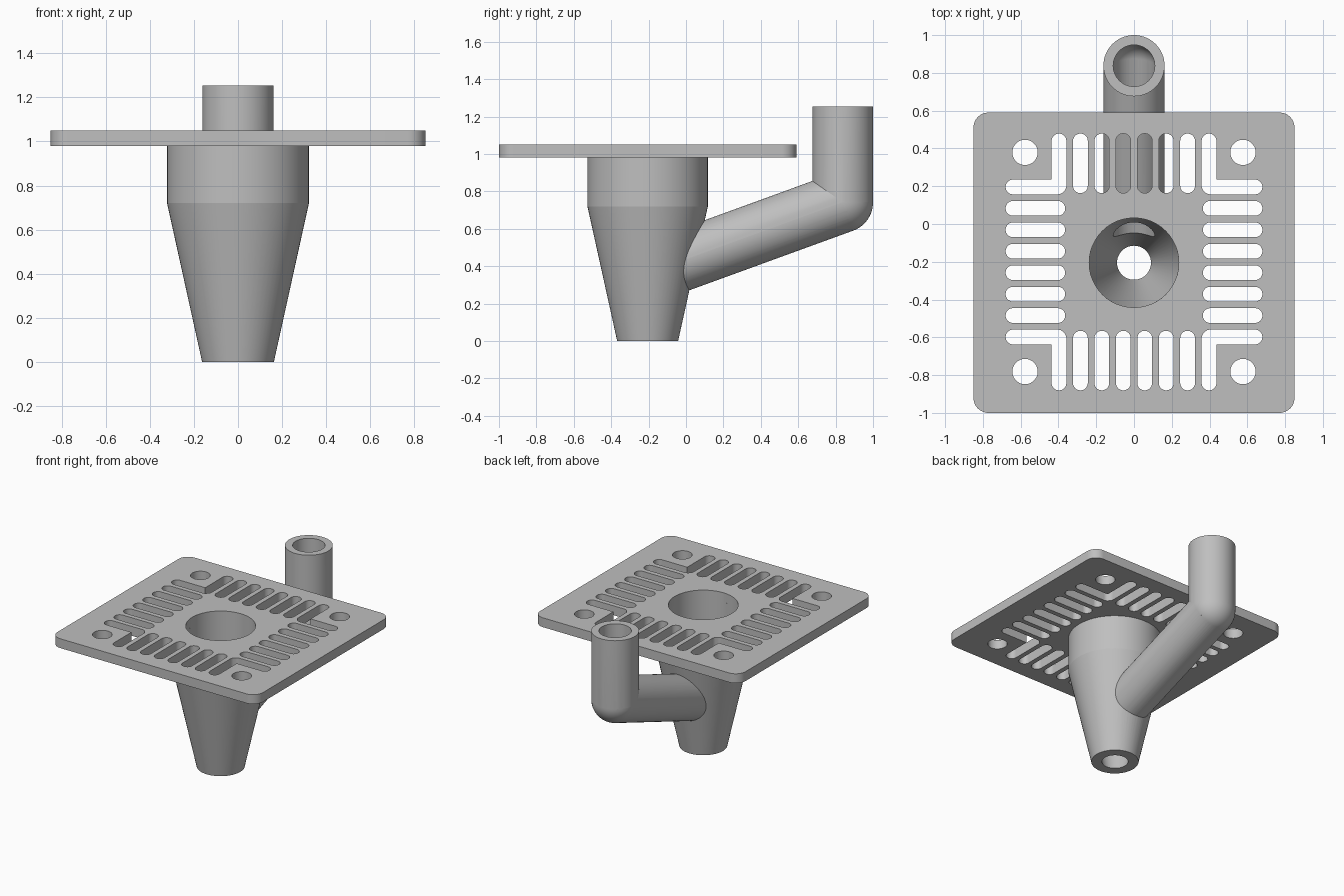
import bpy
import bmesh
from math import cos, sin, tan, pi, radians
from mathutils import Vector

cube = bpy.data.objects.get("Cube")
if cube:
    bpy.data.objects.remove(cube, do_unlink=True)

CY = -0.205                      # y of plate centre and funnel axis
Z0, Z1 = 0.98, 1.05              # plate underside and top
SEG = 64

grey = bpy.data.materials.new("plain grey")
grey.use_nodes = True
grey.diffuse_color = (0.52, 0.52, 0.52, 1)
grey.node_tree.nodes["Principled BSDF"].inputs["Base Color"].default_value = (0.52, 0.52, 0.52, 1)


def finish(bm, name):
    bmesh.ops.recalc_face_normals(bm, faces=bm.faces)
    mesh = bpy.data.meshes.new(name)
    bm.to_mesh(mesh)
    bm.free()
    mesh.materials.append(grey)
    obj = bpy.data.objects.new(name, mesh)
    bpy.context.collection.objects.link(obj)
    return obj


def rounded_slab(name, cx, cy, w, d, r, z0, z1, steps=12):
    """Extruded rectangle with rounded corners; also makes slots and discs."""
    bm = bmesh.new()
    verts = []
    for k, (sx, sy) in enumerate([(1, 1), (-1, 1), (-1, -1), (1, -1)]):
        for i in range(steps + 1):
            a = (k + i / steps) * pi / 2
            verts.append(bm.verts.new((cx + sx * (w / 2 - r) + r * cos(a),
                                       cy + sy * (d / 2 - r) + r * sin(a), z0)))
    bmesh.ops.remove_doubles(bm, verts=verts, dist=1e-5)
    face = bm.faces.new([v for v in verts if v.is_valid])
    top = bmesh.ops.extrude_face_region(bm, geom=[face])["geom"]
    bmesh.ops.translate(bm, vec=(0, 0, z1 - z0),
                        verts=[g for g in top if isinstance(g, bmesh.types.BMVert)])
    return finish(bm, name)


def turned(name, profile):
    """Closed solid of revolution about the funnel axis from (radius, z) pairs."""
    bm = bmesh.new()
    rings = [[bm.verts.new((r * cos(2 * pi * i / SEG), CY + r * sin(2 * pi * i / SEG), z))
              for i in range(SEG)] for r, z in profile]
    for a, b in zip(rings, rings[1:]):
        for i in range(SEG):
            j = (i + 1) % SEG
            bm.faces.new((a[i], a[j], b[j], b[i]))
    bm.faces.new(rings[0])
    bm.faces.new(rings[-1])
    return finish(bm, name)


def rod(name, start, end, r):
    start, end = Vector(start), Vector(end)
    axis = end - start
    bm = bmesh.new()
    bmesh.ops.create_cone(bm, cap_ends=True, segments=SEG, radius1=r, radius2=r,
                          depth=axis.length)
    bmesh.ops.rotate(bm, verts=bm.verts, cent=(0, 0, 0),
                     matrix=Vector((0, 0, 1)).rotation_difference(axis).to_matrix())
    bmesh.ops.translate(bm, verts=bm.verts, vec=(start + end) / 2)
    return finish(bm, name)


def ball(name, centre, r):
    bm = bmesh.new()
    bmesh.ops.create_uvsphere(bm, u_segments=SEG, v_segments=SEG // 2, radius=r)
    bmesh.ops.translate(bm, verts=bm.verts, vec=centre)
    return finish(bm, name)


def combine(obj, other, operation, keep=False):
    mod = obj.modifiers.new("combine", 'BOOLEAN')
    mod.operation, mod.object, mod.solver = operation, other, 'EXACT'
    graph = bpy.context.evaluated_depsgraph_get()
    mesh = bpy.data.meshes.new_from_object(obj.evaluated_get(graph))
    obj.modifiers.clear()
    obj.data = mesh
    if not keep:
        bpy.data.objects.remove(other, do_unlink=True)


def bent_rod(name, r, top):
    """Sloping rod and upright rod meeting in a ball-shaped elbow."""
    elbow = Vector((0, 0.838, 0.742))
    inner = Vector((0, -0.15, elbow.z - 0.988 * tan(radians(20))))
    pipe = rod(name, inner, elbow, r)
    combine(pipe, ball("elbow", elbow, r), 'UNION')
    combine(pipe, rod("upright", elbow, (0, elbow.y, top), r), 'UNION')
    return pipe


# Plate with grille slots, screw holes and the central opening
plate = rounded_slab("grille_plate", 0, CY, 1.7, 1.59, 0.08, Z0, Z1)


def cut_plate(cx, cy, w, d, r):
    combine(plate, rounded_slab("cutter", cx, cy, w, d, r, Z0 - 0.1, Z1 + 0.1), 'DIFFERENCE')


for side in (-1, 1):
    for i in range(8):
        offset = (i - 3.5) * 0.1135
        cut_plate(offset, CY + 0.004 + side * 0.522, 0.078, 0.315, 0.0385)
        cut_plate(side * 0.522, CY + 0.004 + offset, 0.315, 0.078, 0.0385)
    for end in (-1, 1):
        cut_plate(side * 0.577, CY + 0.004 + end * 0.58, 0.134, 0.134, 0.0668)
cut_plate(0, CY, 0.474, 0.474, 0.2368)

# Outlet pipe, trimmed where it meets the funnel
funnel = turned("funnel", [(0.163, 0), (0.322, 0.72), (0.322, Z0)])
outlet = bent_rod("outlet_pipe", 0.162, 1.255)
combine(outlet, bent_rod("outlet_bore", 0.11, 1.4), 'DIFFERENCE')
combine(outlet, funnel, 'DIFFERENCE', keep=True)

# Funnel hollowed out and opened into the pipe
combine(funnel, turned("funnel_bore", [(0.085, -0.02), (0.09, 0), (0.237, 0.66), (0.237, 1.1)]),
        'DIFFERENCE')
combine(funnel, bent_rod("outlet_bore", 0.11, 1.4), 'DIFFERENCE')

# Smooth round walls, crisp edges
for obj in (plate, funnel, outlet):
    bpy.ops.object.select_all(action='DESELECT')
    obj.select_set(True)
    bpy.context.view_layer.objects.active = obj
    bpy.ops.object.shade_smooth_by_angle(angle=radians(11))
